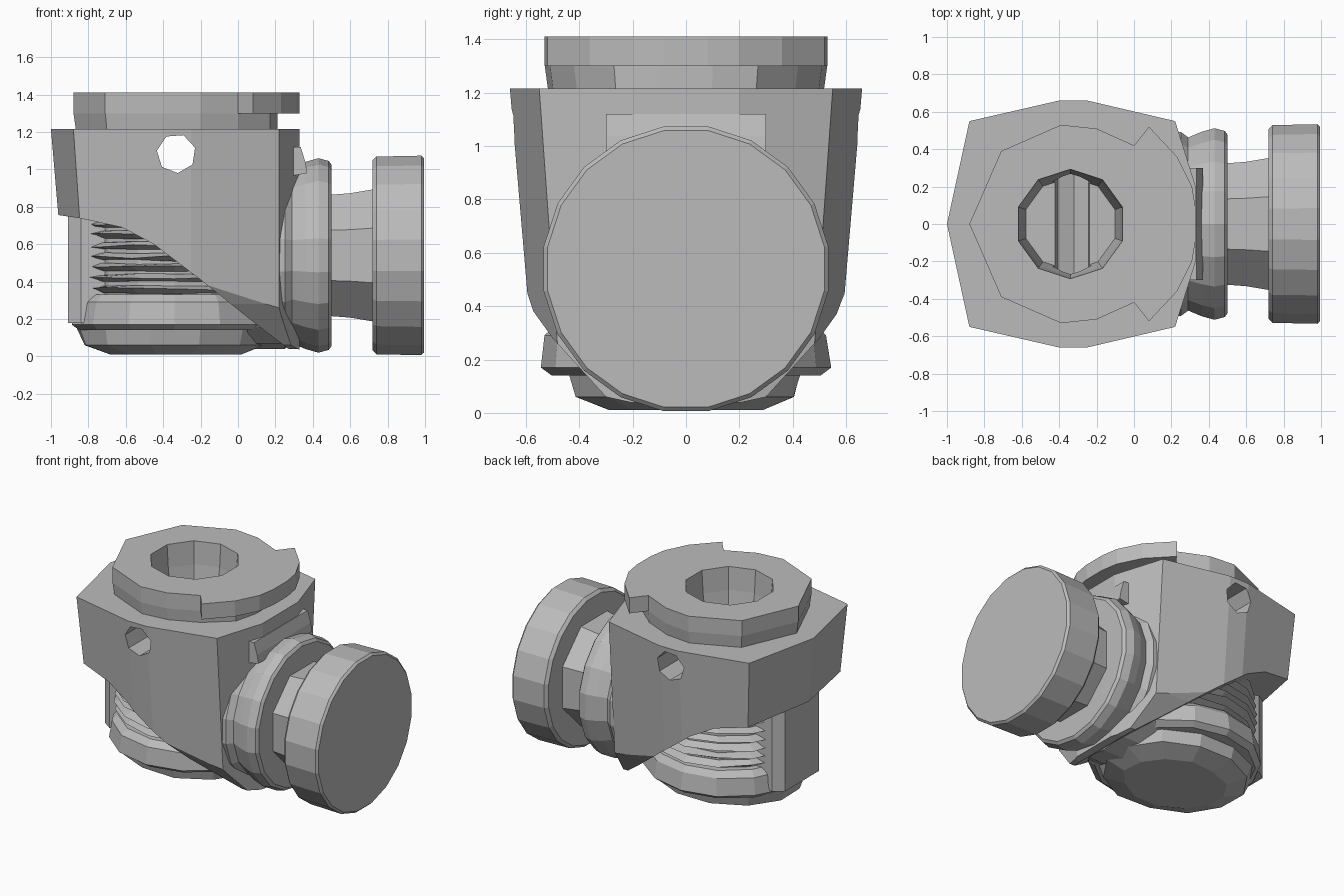
import bpy, bmesh, math, random
from mathutils import Vector

random.seed(4)
if "Cube" in bpy.data.objects:
    bpy.data.objects.remove(bpy.data.objects["Cube"], do_unlink=True)

grey = bpy.data.materials.new("plain_grey")
grey.use_nodes = True
COLOUR = (0.5, 0.5, 0.5, 1)
grey.diffuse_color = COLOUR
grey.node_tree.nodes["Principled BSDF"].inputs["Base Color"].default_value = COLOUR
CX = -0.34   # axis of the vertical body
CZ = 0.54    # axis of the side knob


def loft(name, rings):
    """Skin a list of equal-length point rings and cap both ends."""
    bm = bmesh.new()
    rows = [[bm.verts.new(p) for p in ring] for ring in rings]
    n = len(rows[0])
    for a, b in zip(rows, rows[1:]):
        for i in range(n):
            j = (i + 1) % n
            bm.faces.new((a[i], a[j], b[j], b[i]))
    bm.faces.new(rows[0][::-1])
    bm.faces.new(rows[-1])
    bmesh.ops.recalc_face_normals(bm, faces=bm.faces)
    mesh = bpy.data.meshes.new(name)
    bm.to_mesh(mesh)
    bm.free()
    mesh.materials.append(grey)
    obj = bpy.data.objects.new(name, mesh)
    bpy.context.collection.objects.link(obj)
    return obj


def mirrored(half):
    """Close a half outline across its second coordinate."""
    return half + [(a, -b) for a, b in reversed(half) if b > 0]


def slab(name, outline, z0, z1, taper=1.0):
    low = [(CX + (x - CX) * (taper if x < CX else 1), y * taper, z0) for x, y in outline]
    return loft(name, [low, [(x, y, z1) for x, y in outline]])


def oval(z, rx, ry, sides, jitter=0.0, tilt=0.0):
    pts = []
    for i in range(sides):
        a = math.tau * (i + 0.5) / sides
        k = 1 + random.uniform(-jitter, jitter)
        pts.append((CX + rx * k * math.cos(a), ry * k * math.sin(a),
                    z + random.uniform(-tilt, tilt)))
    return pts


def knob(name, steps, sides):
    """Turn (x, radius) steps about the side axis."""
    return loft(name, [[(x, r * math.cos(math.tau * (i + 0.5) / sides),
                         CZ + r * math.sin(math.tau * (i + 0.5) / sides))
                        for i in range(sides)] for x, r in steps])


def boolean(obj, tool, operation):
    mod = obj.modifiers.new("cut", "BOOLEAN")
    mod.operation = operation
    mod.solver = "EXACT"
    mod.object = tool
    bpy.context.view_layer.objects.active = obj
    bpy.ops.object.modifier_apply(modifier=mod.name)


def discard(obj):
    bpy.data.objects.remove(obj, do_unlink=True)


# Upper housing: tapered plan, trimmed by a side profile and a front profile
plan = mirrored([(-1.0, 0), (-0.88, 0.55), (-0.4, 0.66), (-0.25, 0.66),
                 (0.22, 0.55), (0.33, 0.2)])
housing = slab("upper_housing", plan, -0.1, 1.215, 0.83)
side = [(-1.2, 1.4), (0.6, 1.4), (0.6, 0.03), (0.27, 0.04), (0.1, 0.17), (-0.2, 0.41),
        (-0.45, 0.6), (-0.62, 0.69), (-0.85, 0.74), (-1.2, 0.79)]
trim = loft("side_trim", [[(x, y, z) for x, z in side] for y in (-1, 1)])
boolean(housing, trim, "INTERSECT")
discard(trim)
section = mirrored([(0.02, 0), (0.02, 0.12), (0.06, 0.3), (0.28, 0.5), (0.42, 0.6),
                    (0.6, 0.75), (1.5, 0.75)])
trim = loft("front_trim", [[(x, y, z) for z, y in section] for x in (-1.3, 0.7)])
boolean(housing, trim, "INTERSECT")
discard(trim)

# Top flange and the wider lip with two pointed ears
left_edge = [(-0.88, 0), (-0.71, 0.39), (-0.39, 0.53), (-0.2, 0.51), (0.0, 0.42)]
flange = slab("top_flange", mirrored(left_edge + [(0.17, 0.27), (0.21, 0.1)]),
              1.19, 1.305, 0.97)
lip = slab("top_lip", mirrored(left_edge + [(0.08, 0.52), (0.23, 0.36), (0.31, 0.2),
                                            (0.33, 0.08)]), 1.30, 1.41)

# Round socket in the top and the cross bore through the housing
socket = loft("socket_cutter", [oval(1.06, 0.25, 0.25, 10), oval(1.25, 0.28, 0.28, 10),
                                oval(1.5, 0.30, 0.30, 10)])
for part in (housing, flange, lip):
    boolean(part, socket, "DIFFERENCE")
discard(socket)
bore = loft("bore_cutter", [[(CX + 0.01 + 0.105 * math.cos(math.tau * i / 7 + 0.3), y,
                              1.085 + 0.105 * math.sin(math.tau * i / 7 + 0.3))
                             for i in range(7)] for y in (-1, 1)])
boolean(housing, bore, "DIFFERENCE")
discard(bore)

# Lower body: rounded foot, wide band and ribbed core
loft("foot", [oval(0.01, 0.36, 0.29, 12, 0.03), oval(0.06, 0.5, 0.42, 12, 0.02),
              oval(0.15, 0.53, 0.45, 12, 0.02)])
loft("lower_band", [oval(0.14, 0.52, 0.5, 14, 0.01), oval(0.17, 0.56, 0.54, 14, 0.01),
                    oval(0.29, 0.54, 0.53, 14, 0.01), oval(0.33, 0.5, 0.49, 14, 0.01)])
loft("ribbed_core", [oval(0.3, 0.45, 0.45, 14), oval(0.8, 0.45, 0.45, 14)])
for k in range(7):
    z = 0.36 + k * 0.058
    loft("rib_%d" % (k + 1), [oval(z - 0.02, 0.46, 0.46, 14, 0.01, 0.006),
                              oval(z, 0.52, 0.51, 14, 0.02, 0.01),
                              oval(z + 0.02, 0.46, 0.46, 14, 0.01, 0.006)])

# Flat plate closing the ribs at the left end
slab("end_plate", mirrored([(-0.91, 0.19), (-0.84, 0.24), (-0.6, 0.24)]), 0.18, 0.76)

# Shoulder, neck and end knob along the side axis
knob("shoulder", [(0.05, 0.5), (0.25, 0.5), (0.29, 0.47), (0.36, 0.5), (0.43, 0.52),
                  (0.485, 0.505), (0.5, 0.485)], 18)
knob("neck", [(0.48, 0.35), (0.6, 0.36), (0.74, 0.385)], 8)
knob("end_knob", [(0.72, 0.515), (0.74, 0.535), (0.98, 0.54), (0.995, 0.525)], 20)

# Sloped tab between the housing and the shoulder
loft("shoulder_tab", [[(x, y, z) for x, z in ((0.2, 0.95), (0.37, 0.98), (0.36, 1.04),
                                              (0.335, 1.12), (0.2, 1.12))]
                      for y in (-0.3, 0.3)])
